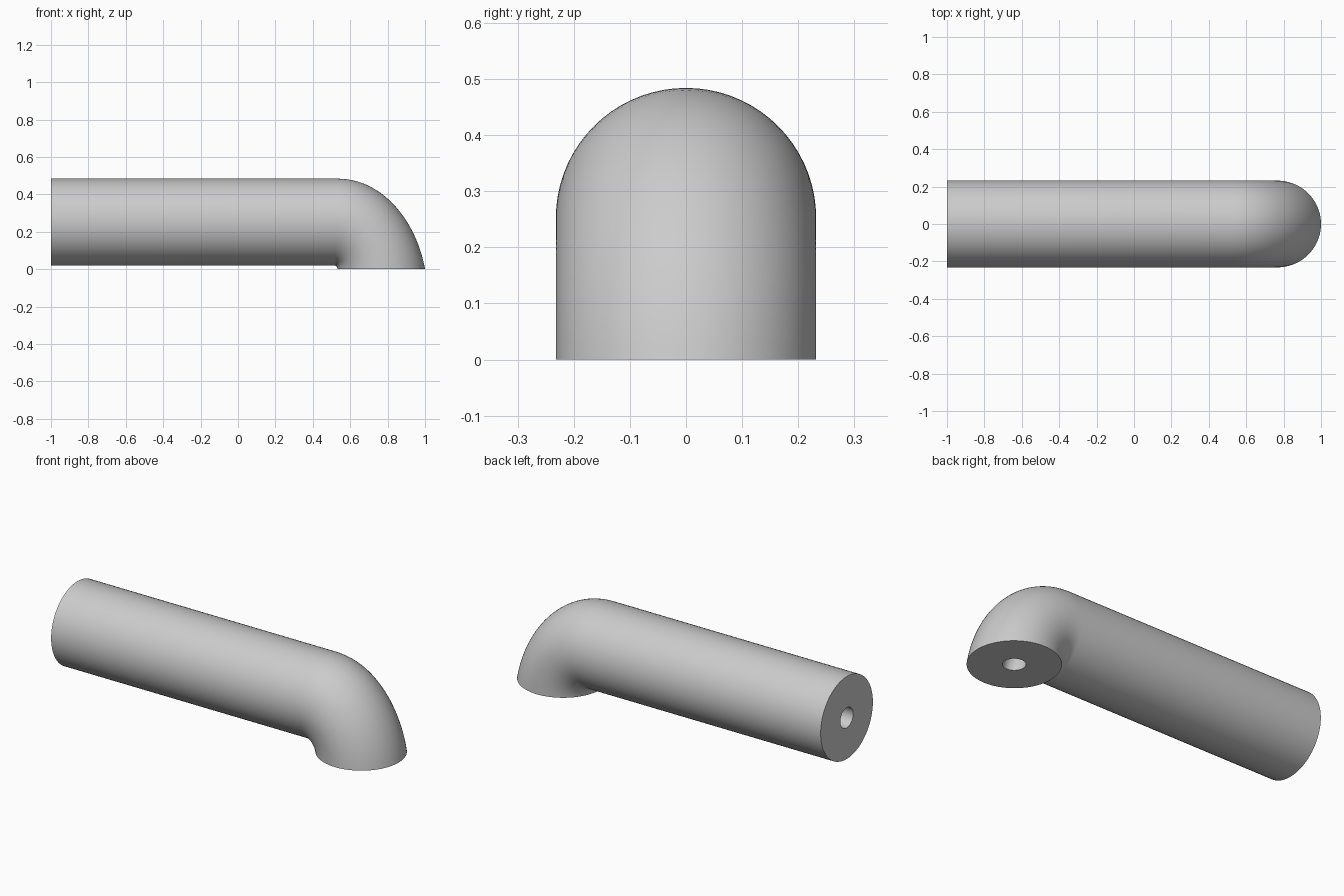
import bpy, bmesh, math
from mathutils import Vector
from mathutils.geometry import interpolate_bezier

cube = bpy.data.objects.get("Cube")
if cube:
    bpy.data.objects.remove(cube, do_unlink=True)

RADIUS = 0.232
BORE = 0.057 / RADIUS      # bore size relative to the pipe wall
SIDES, STEPS = 72, 28

grey = bpy.data.materials.new("grey")
grey.use_nodes = True
grey.diffuse_color = (0.6, 0.6, 0.6, 1)
grey.node_tree.nodes["Principled BSDF"].inputs["Base Color"].default_value = grey.diffuse_color


def curve(*points):
    return interpolate_bezier(*[Vector((x, 0, z)) for x, z in points], STEPS)


# Outer and inner edge of the elbow, preceded by the straight run
outer = [Vector((-1, 0, 0.484))] + curve((0.53, 0.484), (0.78, 0.484), (0.955, 0.25), (1, 0))
inner = [Vector((-1, 0, 0.02))] + curve((0.515, 0.02), (0.526, 0.02), (0.53, 0.012), (0.532, 0))

bm = bmesh.new()


def sweep(scale):
    """Rings spanning the two edge curves, bridged into a tube."""
    rings = []
    for a, b in zip(outer, inner):
        centre, across = (a + b) / 2, (a - b) / 2 * scale
        side = Vector((0, RADIUS * scale, 0))
        angles = [math.tau * i / SIDES for i in range(SIDES)]
        rings.append([bm.verts.new(centre + across * math.cos(t) + side * math.sin(t)) for t in angles])
    for r, s in zip(rings, rings[1:]):
        bridge(r, s)
    return rings


def bridge(r, s):
    for i in range(SIDES):
        j = (i + 1) % SIDES
        bm.faces.new((r[i], r[j], s[j], s[i]))


# Pipe wall, bore and the two annular end faces
wall = sweep(1)
bore = sweep(BORE)
bridge(wall[0], bore[0])
bridge(wall[-1], bore[-1])
bmesh.ops.recalc_face_normals(bm, faces=bm.faces)

mesh = bpy.data.meshes.new("elbow_pipe")
bm.to_mesh(mesh)
bm.free()
mesh.materials.append(grey)
pipe = bpy.data.objects.new("elbow_pipe", mesh)
bpy.context.collection.objects.link(pipe)

# Smooth shading with crisp end rims
bpy.ops.object.select_all(action="DESELECT")
pipe.select_set(True)
bpy.context.view_layer.objects.active = pipe
bpy.ops.object.shade_smooth_by_angle(angle=math.radians(40))
